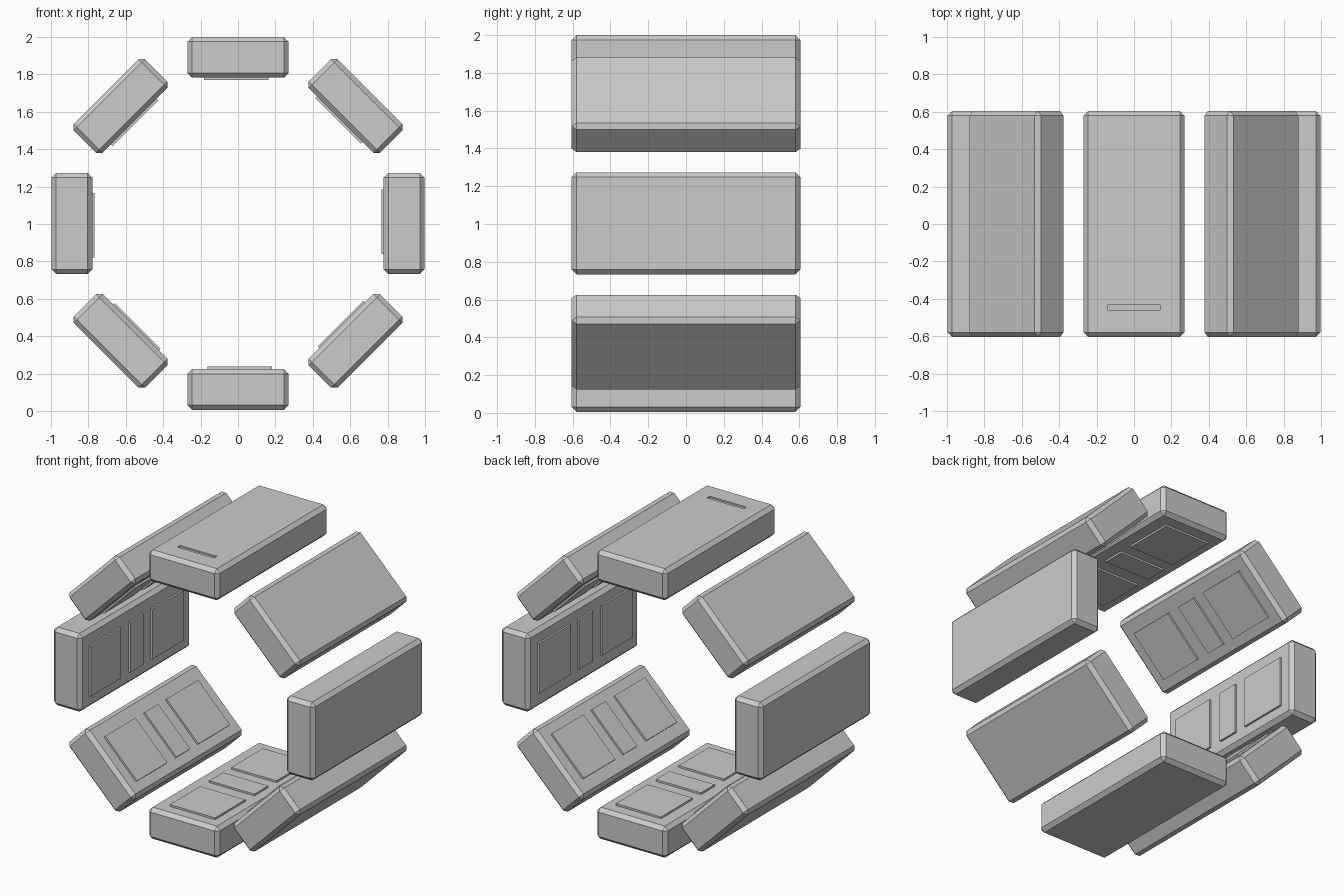
import bpy
import math
from mathutils import Matrix

if "Cube" in bpy.data.objects:
    bpy.data.objects.remove(bpy.data.objects["Cube"])

CENTRE_Z, OUTER_R = 1.003, 0.997
WIDTH, LENGTH, THICK = 0.54, 1.21, 0.218
INNER_R = OUTER_R - THICK


def box(name, centre, size, matrix):
    """Axis-aligned box with its shape baked in, placed by a matrix."""
    bpy.ops.mesh.primitive_cube_add(size=1)
    ob = bpy.context.object
    ob.name = name
    ob.data.transform(Matrix.Translation(centre) @ Matrix.Diagonal((*size, 1)))
    ob.matrix_world = matrix
    return ob


# Raised pads on the inner face: (start y, end y)
PADS = [(-0.51, -0.18), (-0.08, 0.07), (0.16, 0.505)]

for i in range(8):
    turn = Matrix.Translation((0, 0, CENTRE_Z)) @ Matrix.Rotation(i * math.pi / 4, 4, 'Y')

    # Chamfered block
    block = box(f"ring_block_{i + 1}", (0, 0, OUTER_R - THICK / 2),
                (WIDTH, LENGTH, THICK), turn)
    bevel = block.modifiers.new("chamfer", 'BEVEL')
    bevel.width = 0.025
    bevel.segments = 1

    # Thin pads facing the middle of the ring
    for j, (y0, y1) in enumerate(PADS):
        box(f"inner_pad_{i + 1}_{j + 1}", (-0.009, (y0 + y1) / 2, INNER_R),
            (0.345, y1 - y0, 0.026), turn)

    # Shallow slot near the front of the top block only
    if i == 0:
        cutter = box("slot_cutter", (0, -0.445, OUTER_R), (0.28, 0.03, 0.02), turn)
        cutter.hide_render = True
        cutter.hide_set(True)
        cut = block.modifiers.new("slot", 'BOOLEAN')
        cut.operation = 'DIFFERENCE'
        cut.solver = 'EXACT'
        cut.object = cutter
